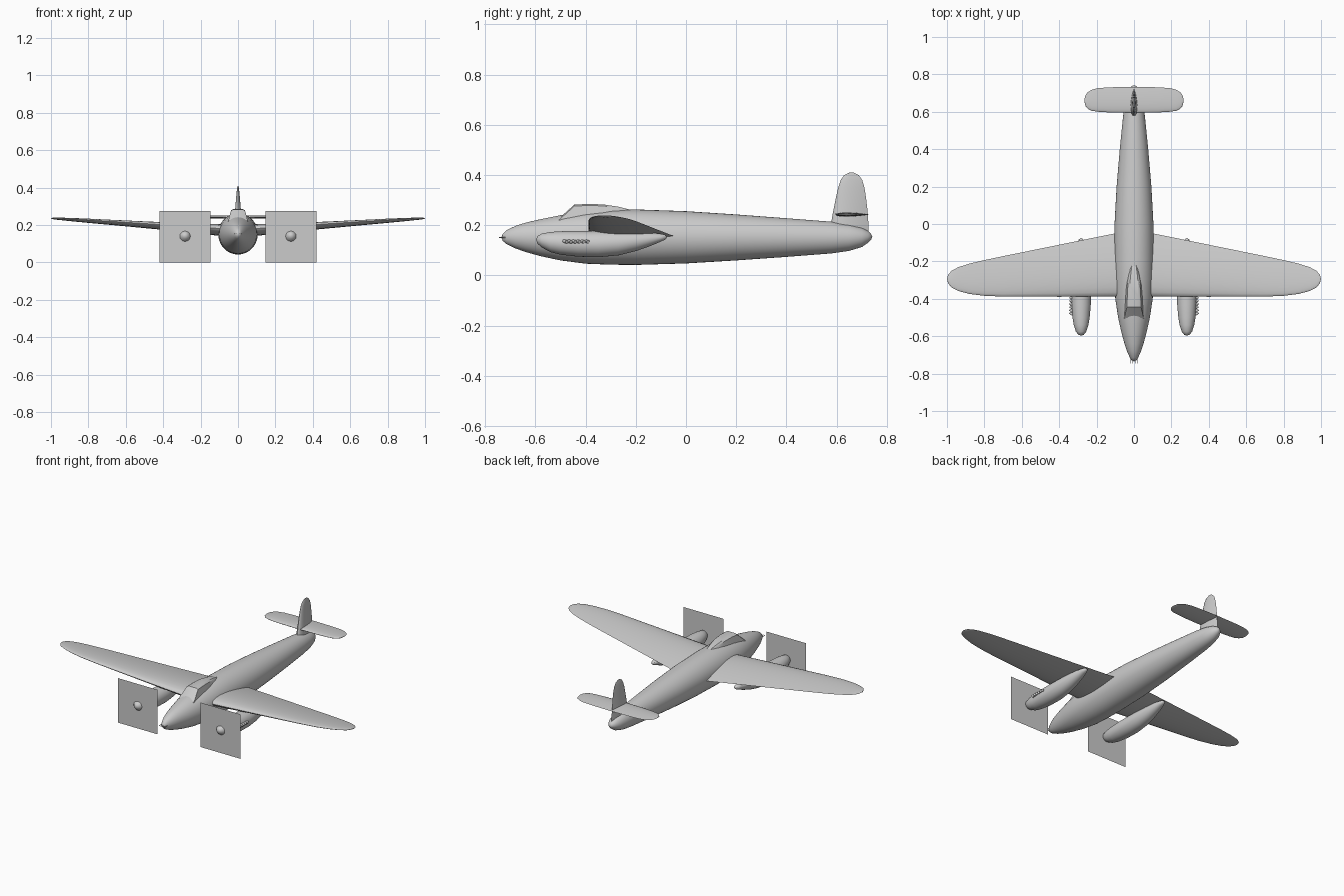
import bpy, bmesh, math
from mathutils import Vector

cube = bpy.data.objects.get("Cube")
if cube:
    bpy.data.objects.remove(cube, do_unlink=True)

# Single paint colour
paint = bpy.data.materials.new("light_grey")
paint.use_nodes = True
GREY = (0.6, 0.6, 0.6, 1)
paint.diffuse_color = GREY
paint.node_tree.nodes["Principled BSDF"].inputs["Base Color"].default_value = GREY


def finish(name, bm, angle=40, closed=True):
    """Turn a bmesh into a painted, smooth shaded object."""
    bmesh.ops.remove_doubles(bm, verts=bm.verts, dist=1e-5)
    if closed:
        bmesh.ops.recalc_face_normals(bm, faces=bm.faces)
    mesh = bpy.data.meshes.new(name)
    bm.to_mesh(mesh)
    bm.free()
    mesh.materials.append(paint)
    obj = bpy.data.objects.new(name, mesh)
    bpy.context.collection.objects.link(obj)
    bpy.ops.object.select_all(action="DESELECT")
    obj.select_set(True)
    bpy.context.view_layer.objects.active = obj
    bpy.ops.object.shade_smooth_by_angle(angle=math.radians(angle))
    return obj


def loft(name, rings, angle=40):
    """Skin a row of equal-sized point rings and cap both ends."""
    bm = bmesh.new()
    rows = [[bm.verts.new(p) for p in ring] for ring in rings]
    n = len(rows[0])
    for a, b in zip(rows, rows[1:]):
        for i in range(n):
            j = (i + 1) % n
            bm.faces.new((a[i], a[j], b[j], b[i]))
    bm.faces.new(rows[0])
    bm.faces.new(rows[-1])
    return finish(name, bm, angle)


def body(name, stations, x=0, sides=32):
    """Oval body along y from (y, half width, top, bottom)."""
    rings = []
    for y, half, top, low in stations:
        mid, tall = (top + low) / 2, (top - low) / 2
        turns = [math.tau * i / sides for i in range(sides)]
        rings.append([(x + half * math.cos(a), y, mid + tall * math.sin(a)) for a in turns])
    return loft(name, rings)


def foil(lead, trail, half, steps=12):
    """Closed aerofoil outline as (y, thickness offset, chord fraction)."""
    ts = [(1 - math.cos(math.pi * i / steps)) / 2 for i in range(steps + 1)]
    thick = [half * math.sqrt(t) * (1 - t) / 0.385 for t in ts]
    upper = [(lead + (trail - lead) * t, h, t) for t, h in zip(ts, thick)]
    lower = [(y, -h, t) for y, h, t in upper[1:-1]]
    return upper + lower[::-1]


def both_sides(stations):
    """Mirror span stations that start at x = 0."""
    return [(-s[0], *s[1:]) for s in stations[:0:-1]] + stations


# Fuselage
body("fuselage", [
    (-0.735, 0, 0.151, 0.151), (-0.73, 0.012, 0.166, 0.138),
    (-0.715, 0.022, 0.18, 0.125), (-0.68, 0.038, 0.197, 0.108),
    (-0.64, 0.051, 0.21, 0.094), (-0.58, 0.067, 0.224, 0.077),
    (-0.5, 0.085, 0.24, 0.06), (-0.4, 0.1, 0.253, 0.047),
    (-0.3, 0.105, 0.261, 0.043), (-0.2, 0.106, 0.263, 0.042),
    (0, 0.104, 0.256, 0.048), (0.2, 0.093, 0.243, 0.06),
    (0.4, 0.076, 0.228, 0.074), (0.58, 0.058, 0.214, 0.088),
    (0.65, 0.049, 0.204, 0.098), (0.7, 0.037, 0.19, 0.113),
    (0.725, 0.024, 0.177, 0.13), (0.737, 0.012, 0.166, 0.142),
    (0.742, 0, 0.154, 0.154)], sides=40)

# Canopy: flat windscreen, rounded shoulders, tapering rearwards
canopy = []
for y, base, top, z in [(-0.505, 0.055, 0.052, 0.228), (-0.445, 0.055, 0.038, 0.282),
                        (-0.39, 0.055, 0.036, 0.285), (-0.33, 0.053, 0.033, 0.283),
                        (-0.27, 0.045, 0.025, 0.274), (-0.215, 0.025, 0.015, 0.26)]:
    half = [(base, 0.2), (top, z - 0.006), (top * 0.7, z)]
    canopy.append([(x, y, h) for x, h in half] + [(-x, y, h) for x, h in half[::-1]])
loft("canopy", canopy, 30)

# Main wing with dihedral and rounded tips: (x, leading, trailing, half thickness)
wing = both_sides([
    (0, -0.388, -0.03, 0.032), (0.1, -0.388, -0.05, 0.03),
    (0.4, -0.389, -0.111, 0.019), (0.7, -0.388, -0.172, 0.012),
    (0.8, -0.384, -0.193, 0.01), (0.88, -0.374, -0.212, 0.008),
    (0.94, -0.358, -0.231, 0.006), (0.975, -0.34, -0.25, 0.005),
    (0.993, -0.318, -0.27, 0.003), (1, -0.295, -0.293, 0.001)])
loft("wing", [[(x, y, 0.162 + 0.073 * abs(x) + h + 0.07 * (0.5 - t) * (trail - lead))
               for y, h, t in foil(lead, trail, half)]
              for x, lead, trail, half in wing])

# Tailplane
tail = both_sides([
    (0, 0.594, 0.733, 0.009), (0.12, 0.596, 0.731, 0.008), (0.19, 0.6, 0.727, 0.007),
    (0.225, 0.605, 0.718, 0.006), (0.247, 0.616, 0.705, 0.005),
    (0.26, 0.632, 0.688, 0.003), (0.265, 0.655, 0.665, 0.001)])
loft("tailplane", [[(x, y, 0.243 + h) for y, h, t in foil(lead, trail, half)]
                   for x, lead, trail, half in tail])

# Fin: (z, leading, trailing, half thickness)
fin = [(0.16, 0.572, 0.727, 0.021), (0.215, 0.579, 0.726, 0.02), (0.26, 0.587, 0.723, 0.017),
       (0.31, 0.597, 0.717, 0.013), (0.35, 0.606, 0.711, 0.01), (0.38, 0.616, 0.702, 0.007),
       (0.4, 0.63, 0.688, 0.004), (0.41, 0.652, 0.668, 0.001)]
loft("fin", [[(h, y, z) for y, h, t in foil(lead, trail, half)]
             for z, lead, trail, half in fin])


def tube(bm, start, end, radius, sides=10):
    """Add a capped cylinder between two points."""
    start, end = Vector(start), Vector(end)
    axis = end - start
    spin = axis.to_track_quat("Z", "Y").to_matrix().to_4x4()
    spin.translation = (start + end) / 2
    bmesh.ops.create_cone(bm, cap_ends=True, segments=sides, radius1=radius,
                          radius2=radius, depth=axis.length, matrix=spin)


# Engines, propeller discs and exhausts
nacelle = [
    (-0.597, 0, 0.142, 0.142), (-0.592, 0.015, 0.156, 0.127),
    (-0.575, 0.028, 0.167, 0.112), (-0.54, 0.039, 0.173, 0.093),
    (-0.5, 0.046, 0.176, 0.083), (-0.43, 0.052, 0.177, 0.075),
    (-0.35, 0.053, 0.177, 0.073), (-0.27, 0.048, 0.177, 0.08),
    (-0.2, 0.04, 0.175, 0.097), (-0.14, 0.029, 0.171, 0.118),
    (-0.1, 0.019, 0.166, 0.135), (-0.082, 0.012, 0.162, 0.143),
    (-0.075, 0, 0.153, 0.153)]
for side, label in ((1, "left"), (-1, "right")):
    x = 0.283 * side
    body(label + "_nacelle", nacelle, x)

    bm = bmesh.new()
    corners = [(-1, 0), (1, 0), (1, 0.275), (-1, 0.275)]
    bm.faces.new([bm.verts.new((x + 0.136 * u, -0.575, z)) for u, z in corners])
    finish(label + "_propeller_plate", bm, closed=False)

    bm = bmesh.new()
    for i in range(6):
        y = -0.487 + 0.017 * i
        tube(bm, (x + 0.04 * side, y, 0.137), (x + 0.06 * side, y + 0.012, 0.134), 0.007)
    finish(label + "_exhausts", bm)

# Nose guns
bm = bmesh.new()
for x in (-0.018, -0.006, 0.006, 0.018):
    tube(bm, (x, -0.7, 0.152), (x, -0.745, 0.152), 0.002)
finish("nose_guns", bm)
